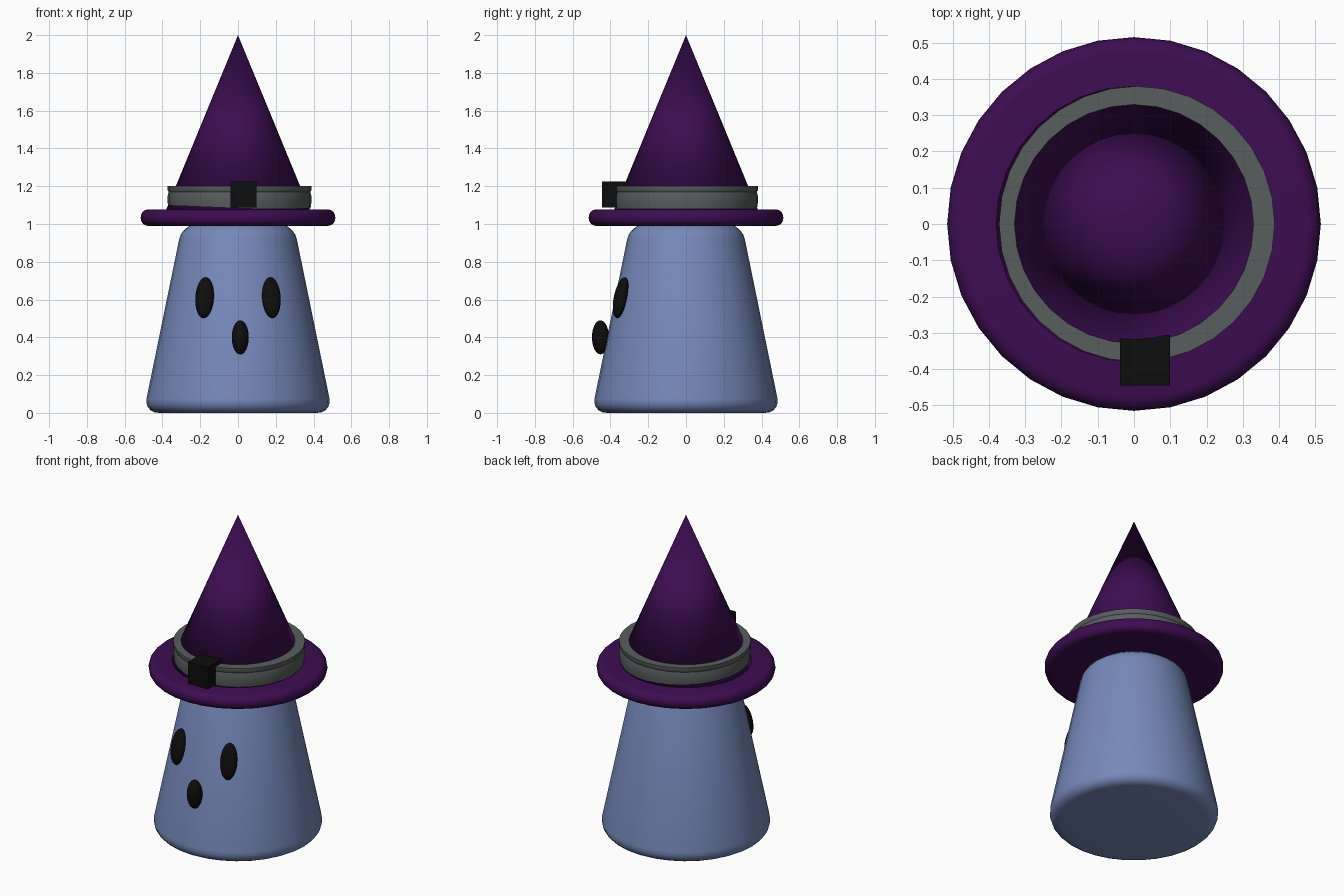
import bpy, bmesh, math
from mathutils import Vector

cube = bpy.data.objects.get("Cube")
if cube:
    bpy.data.objects.remove(cube, do_unlink=True)


def material(name, rgb):
    m = bpy.data.materials.new(name)
    m.use_nodes = True
    colour = (*rgb, 1)
    m.diffuse_color = colour
    m.node_tree.nodes["Principled BSDF"].inputs["Base Color"].default_value = colour
    return m


BLUE = material("pale_blue", (0.18, 0.25, 0.49))
PURPLE = material("deep_purple", (0.045, 0.004, 0.08))
GREY = material("band_grey", (0.1, 0.11, 0.11))
BLACK = material("black", (0.004, 0.004, 0.004))


def add_object(name, bm, mat, location=(0, 0, 0), smooth=True):
    bmesh.ops.recalc_face_normals(bm, faces=bm.faces)
    mesh = bpy.data.meshes.new(name)
    for f in bm.faces:
        f.smooth = smooth
    bm.to_mesh(mesh)
    bm.free()
    mesh.materials.append(mat)
    ob = bpy.data.objects.new(name, mesh)
    ob.location = location
    bpy.context.collection.objects.link(ob)
    return ob


def round_solid(name, mat, r_low, r_high, z_low, z_high, bevel=0):
    """Capped 32-sided cone or cylinder with rounded rims."""
    bm = bmesh.new()
    bmesh.ops.create_cone(bm, cap_ends=True, segments=32, radius1=r_low,
                          radius2=r_high, depth=z_high - z_low)
    if bevel:
        rims = [e for e in bm.edges
                if abs(e.verts[0].co.z - e.verts[1].co.z) < 0.001]
        bmesh.ops.bevel(bm, geom=rims, offset=bevel, segments=5,
                        profile=0.5, affect='EDGES')
    return add_object(name, bm, mat, (0, 0, (z_low + z_high) / 2))


def ellipsoid(name, mat, centre, radii, tilt=0, yaw=0):
    bm = bmesh.new()
    bmesh.ops.create_uvsphere(bm, u_segments=32, v_segments=16, radius=1)
    bmesh.ops.scale(bm, vec=Vector(radii), verts=bm.verts)
    ob = add_object(name, bm, mat, centre)
    ob.rotation_euler = (math.radians(tilt), 0, math.radians(yaw))


# Tapered body
round_solid("body", BLUE, 0.5, 0.295, 0, 1.0, 0.08)

# Hat
round_solid("hat_brim", PURPLE, 0.515, 0.515, 0.99, 1.077, 0.04)
round_solid("hat_cone", PURPLE, 0.382, 0, 1.072, 2.0)

# Hat band with a shallow groove under its upper edge
profile = [(0.30, 1.20), (0.38, 1.20), (0.38, 1.178), (0.375, 1.17),
           (0.38, 1.15), (0.38, 1.11), (0.376, 1.083), (0.30, 1.083)]
bm = bmesh.new()
ring = [bm.verts.new((r, 0, z)) for r, z in profile]
loop = [bm.edges.new((ring[i], ring[(i + 1) % len(ring)])) for i in range(len(ring))]
bmesh.ops.spin(bm, geom=ring + loop, cent=(0, 0, 0), axis=(0, 0, 1),
               angle=math.tau, steps=32, use_merge=True)
bmesh.ops.remove_doubles(bm, verts=bm.verts, dist=0.0005)
band = add_object("hat_band", bm, GREY, (0.008, 0, 0))
bpy.context.view_layer.objects.active = band
band.select_set(True)
bpy.ops.object.shade_smooth_by_angle(angle=math.radians(40))

# Square buckle
bm = bmesh.new()
bmesh.ops.create_cube(bm, size=0.138)
add_object("buckle", bm, BLACK, (0.03, -0.376, 1.156), smooth=False)

# Face
for side, label in ((1, "left"), (-1, "right")):
    ellipsoid(label + "_eye", BLACK, (side * 0.177, -0.345, 0.61),
              (0.05, 0.036, 0.11), tilt=-12, yaw=side * 15)
ellipsoid("mouth", BLACK, (0.012, -0.453, 0.4), (0.045, 0.045, 0.09))
